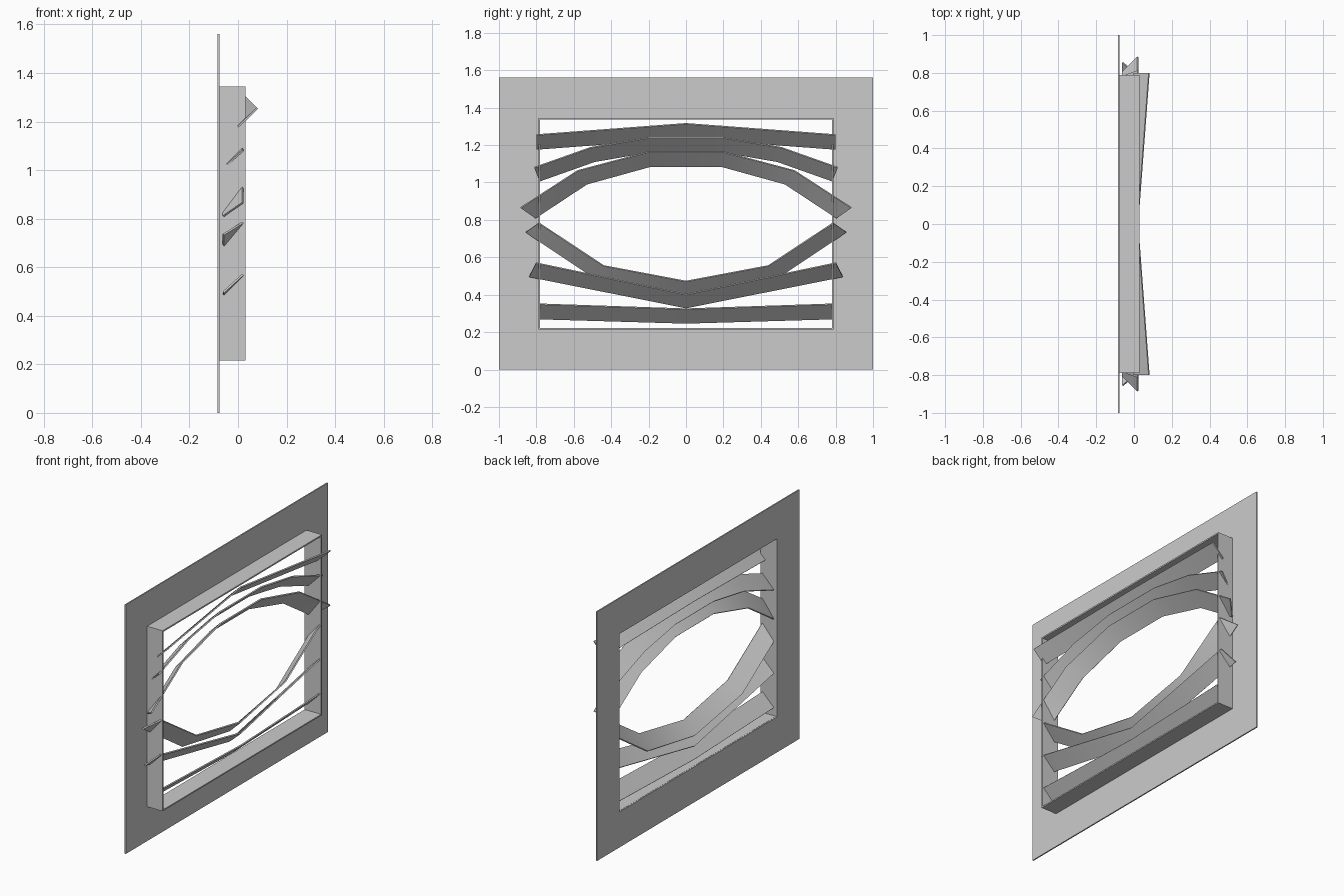
import bpy, math

if "Cube" in bpy.data.objects:
    bpy.data.objects.remove(bpy.data.objects["Cube"])


def mesh_object(name, verts, faces):
    me = bpy.data.meshes.new(name)
    me.from_pydata(verts, [], faces)
    me.update()
    ob = bpy.data.objects.new(name, me)
    bpy.context.collection.objects.link(ob)
    return ob


def rect_ring(name, x0, x1, outer, inner):
    """Rectangular ring; outer and inner are (half width, z low, z high)."""
    verts = []
    for x in (x0, x1):
        for w, lo, hi in (outer, inner):
            verts += [(x, -w, lo), (x, w, lo), (x, w, hi), (x, -w, hi)]
    faces = []
    for i in range(4):
        j = (i + 1) % 4
        faces += [(j, i, 4 + i, 4 + j), (8 + i, 8 + j, 12 + j, 12 + i),
                  (i, j, 8 + j, 8 + i), (4 + j, 4 + i, 12 + i, 12 + j)]
    return mesh_object(name, verts, faces)


def slat(name, upper, lower):
    """Tilted bent strip; edges are (x, y, z) points from y >= 0 outward, mirrored."""
    def full(edge):
        return [(x, -y, z) for x, y, z in reversed(edge) if y > 0] + list(edge)
    up, low = full(upper), full(lower)
    n = len(up)
    ob = mesh_object(name, up + low,
                     [(i, n + i, n + i + 1, i + 1) for i in range(n - 1)])
    mod = ob.modifiers.new("thickness", 'SOLIDIFY')
    mod.thickness = 0.008
    mod.offset = 0
    mod.use_even_offset = True
    bpy.ops.object.select_all(action='DESELECT')
    bpy.context.view_layer.objects.active = ob
    ob.select_set(True)
    bpy.ops.object.modifier_apply(modifier=mod.name)
    bpy.ops.object.shade_smooth_by_angle(angle=math.radians(30))
    return ob


def level_slat(name, upper, lower):
    """Slat whose upper edge leans forward by a constant amount."""
    return slat(name, [(0.02, y, z) for y, z in upper],
                [(-0.06, y, z) for y, z in lower])


# flat wall plate and the box frame round its opening
rect_ring("face_plate", -0.085, -0.077, (1.0, 0.0, 1.56), (0.78, 0.222, 1.337))
rect_ring("box_frame", -0.077, 0.03, (0.788, 0.215, 1.345), (0.78, 0.223, 1.336))

# upper slats, arched; the top one swings forward at its ends
slat("top_slat", [(0.02, 0, 1.315), (0.08, 0.8, 1.255)],
     [(-0.06, 0, 1.238), (0.0, 0.8, 1.178)])
level_slat("upper_middle_slat",
           [(0.2, 1.239), (0.51, 1.187), (0.812, 1.08)],
           [(0.19, 1.164), (0.49, 1.112), (0.783, 1.008)])
level_slat("upper_inner_slat",
           [(0.2, 1.164), (0.58, 1.063), (0.885, 0.865)],
           [(0.19, 1.086), (0.53, 0.992), (0.806, 0.81)])

# lower slats, sagging
level_slat("lower_inner_slat",
           [(0, 0.472), (0.44, 0.555), (0.787, 0.784)],
           [(0, 0.395), (0.468, 0.476), (0.856, 0.735)])
level_slat("lower_middle_slat",
           [(0, 0.402), (0.802, 0.57)], [(0, 0.33), (0.838, 0.497)])
level_slat("bottom_slat",
           [(0, 0.324), (0.78, 0.35)], [(0, 0.248), (0.78, 0.271)])
